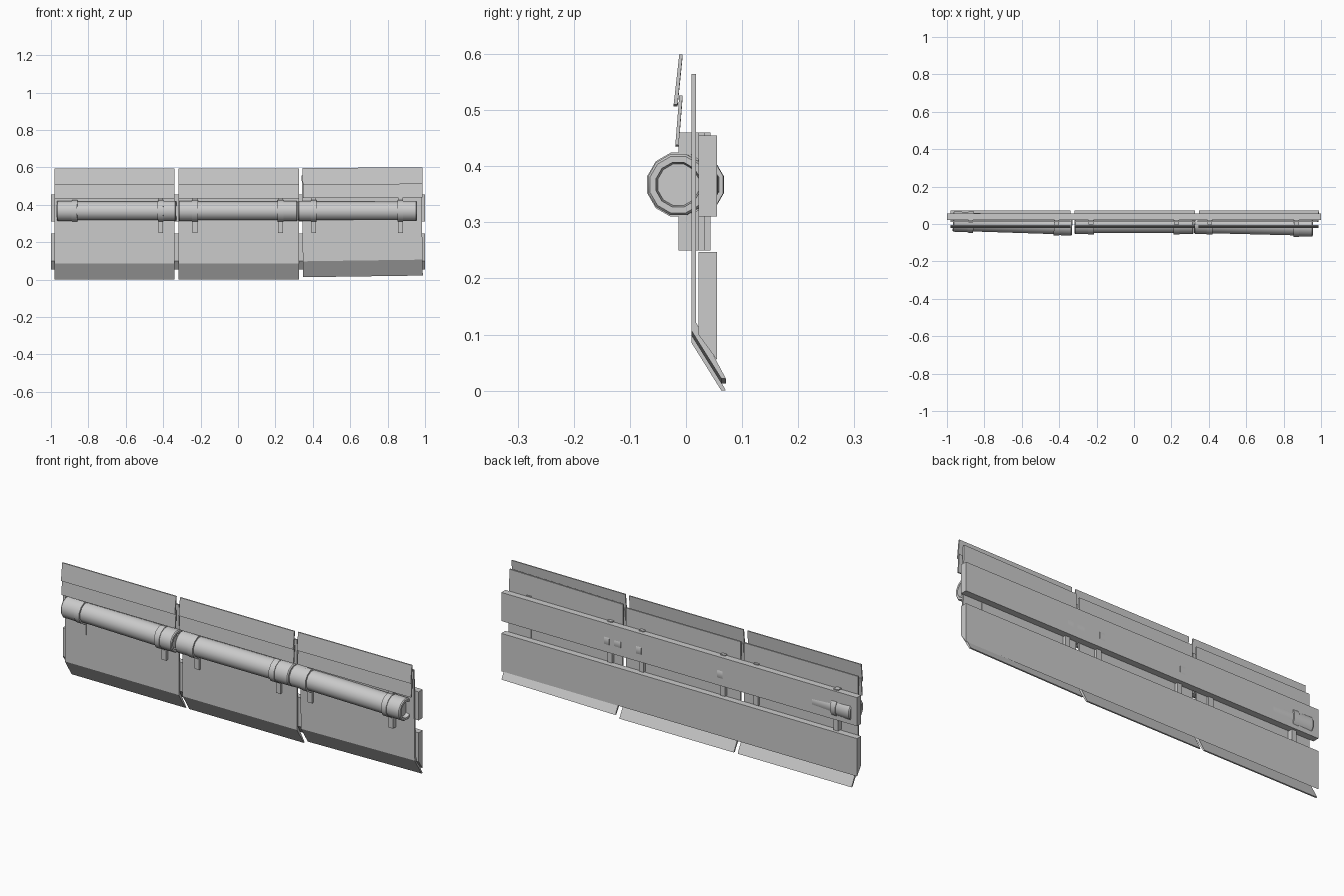
import bpy, bmesh, math

cube = bpy.data.objects.get("Cube")
if cube:
    bpy.data.objects.remove(cube, do_unlink=True)

grey = bpy.data.materials.new("light_grey_metal")
grey.use_nodes = True
colour = (0.6, 0.6, 0.6, 1)
grey.diffuse_color = colour
bsdf = grey.node_tree.nodes["Principled BSDF"]
bsdf.inputs["Base Color"].default_value = colour
bsdf.inputs["Roughness"].default_value = 0.6


def finish(name, bm, loc, rot=(0, 0, 0), smooth=False):
    bmesh.ops.recalc_face_normals(bm, faces=bm.faces[:])
    mesh = bpy.data.meshes.new(name)
    bm.to_mesh(mesh)
    bm.free()
    mesh.materials.append(grey)
    ob = bpy.data.objects.new(name, mesh)
    ob.location, ob.rotation_euler = loc, rot
    bpy.context.collection.objects.link(ob)
    if smooth:
        bpy.ops.object.select_all(action="DESELECT")
        ob.select_set(True)
        bpy.context.view_layer.objects.active = ob
        bpy.ops.object.shade_smooth_by_angle(angle=math.radians(35))
    return ob


def prism(name, profile, x0, x1, tilt=0.0, lift=0.0):
    """Sweep a (y, z) profile along x."""
    bm = bmesh.new()
    half = (x1 - x0) / 2
    ends = [[bm.verts.new((s * half, y, z)) for y, z in profile] for s in (-1, 1)]
    bm.faces.new(ends[0])
    bm.faces.new(ends[1])
    n = len(profile)
    for i in range(n):
        j = (i + 1) % n
        bm.faces.new((ends[0][i], ends[0][j], ends[1][j], ends[1][i]))
    return finish(name, bm, ((x0 + x1) / 2, 0, lift), (0, tilt, 0))


def lathe(name, profile, loc, yaw, sides=12):
    """Turn an (x, radius) profile around the x axis and cap both ends."""
    bm = bmesh.new()
    rings = []
    for x, r in profile:
        angles = [(k + 0.5) * math.tau / sides for k in range(sides)]
        rings.append([bm.verts.new((x, r * math.cos(a), r * math.sin(a))) for a in angles])
    for a, b in zip(rings, rings[1:]):
        for i in range(sides):
            j = (i + 1) % sides
            bm.faces.new((a[i], a[j], b[j], b[i]))
    bm.faces.new(rings[0])
    bm.faces.new(rings[-1])
    return finish(name, bm, loc, (0, 0, yaw), True)


def box(y0, y1, z0, z1):
    return [(y0, z0), (y1, z0), (y1, z1), (y0, z1)]


# Profiles of the sheet panels and the two long rails
PANEL = [(0.010, 0.543), (0.018, 0.543), (0.018, 0.1), (0.071, 0), (0.063, 0), (0.010, 0.085)]
UPPER = [(-0.022, 0.506), (-0.015, 0.506), (-0.006, 0.595), (-0.012, 0.595)]
LOWER = [(-0.019, 0.434), (-0.013, 0.434), (-0.006, 0.522), (-0.012, 0.522)]
LOW_RAIL = [(0.022, 0.247), (0.055, 0.247), (0.055, 0.055), (0.022, 0.1)]

prism("upper_rail", box(0.022, 0.055, 0.31, 0.455), -1, 1)
prism("lower_rail", LOW_RAIL, -1, 1)

# Panel sections: name, x range, tilt, lift
for side, x0, x1, tilt, lift in (("right", -0.98, -0.34, 0, 0),
                                 ("middle", -0.318, 0.325, 0, 0),
                                 ("left", 0.348, 0.988, -0.014, 0.017)):
    prism(side + "_panel", PANEL, x0, x1, tilt, lift)
    prism(side + "_top_plate", UPPER, x0, x1, tilt / 4, lift / 6)
    prism(side + "_lower_plate", LOWER, x0, x1, tilt / 4, lift / 6)

# Pipe sections: x range, axis depth at both ends, clamp positions
AXIS_Z = 0.367
for side, x0, x1, c0, c1, clamps in (("right", -0.968, -0.33, 0.013, -0.008, (-0.873, -0.413)),
                                     ("middle", -0.318, 0.318, 0, 0, (-0.23, 0.227)),
                                     ("left", 0.322, 0.957, 0.002, -0.014, (0.405, 0.868))):
    half = (x1 - x0) / 2
    mid = (x0 + x1) / 2
    slope = (c1 - c0) / (x1 - x0)
    yaw = math.atan(slope)
    # Pipe with recessed mouths and slightly thicker end sleeves
    end = [(half - 0.02, 0.038), (half, 0.041), (half, 0.052), (half - 0.005, 0.056),
           (half - 0.085, 0.056), (half - 0.085, 0.051)]
    profile = [(-x, r) for x, r in end] + end[::-1]
    lathe(side + "_pipe", profile, (mid, (c0 + c1) / 2, AXIS_Z), yaw)
    for n, x in enumerate(clamps, 1):
        c = c0 + slope * (x - x0)
        w = 0.015
        band = [(-w, 0.048), (-w, 0.059), (w, 0.059), (w, 0.048)]
        lathe(f"{side}_clamp_{n}", band, (x, c, AXIS_Z), yaw)
        prism(f"{side}_bracket_{n}", box(c - 0.002, c + 0.034, 0.25, 0.46), x - 0.013, x + 0.013)
